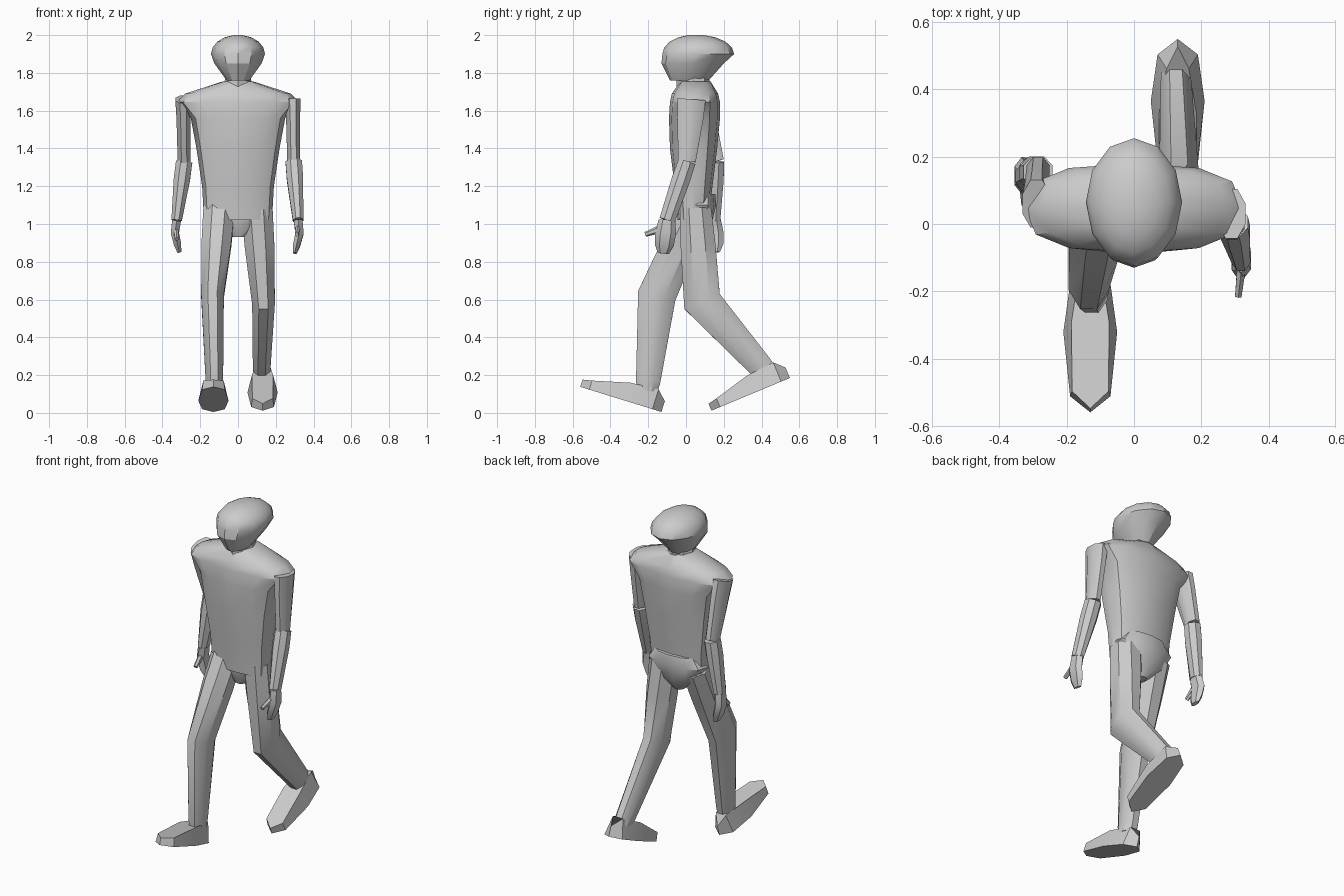
import bpy, bmesh
from math import cos, sin, pi, radians, copysign
from mathutils import Vector

cube = bpy.data.objects.get("Cube")
if cube:
    bpy.data.objects.remove(cube, do_unlink=True)

colour = (0.6, 0.6, 0.6, 1)
grey = bpy.data.materials.new("plain_grey")
grey.use_nodes = True
grey.diffuse_color = colour
grey.node_tree.nodes["Principled BSDF"].inputs["Base Color"].default_value = colour


def loft(name, rings, sharp_angle=35):
    """Skin a list of equal-length point rings and cap both ends."""
    bm = bmesh.new()
    loops = [[bm.verts.new(point) for point in ring] for ring in rings]
    for lower, upper in zip(loops, loops[1:]):
        for i in range(len(lower)):
            bm.faces.new((lower[i - 1], lower[i], upper[i], upper[i - 1]))
    bm.faces.new(loops[0])
    bm.faces.new(loops[-1])
    bmesh.ops.recalc_face_normals(bm, faces=bm.faces)
    mesh = bpy.data.meshes.new(name)
    bm.to_mesh(mesh)
    bm.free()
    mesh.materials.append(grey)
    part = bpy.data.objects.new(name, mesh)
    bpy.context.collection.objects.link(part)
    bpy.ops.object.select_all(action='DESELECT')
    part.select_set(True)
    bpy.context.view_layer.objects.active = part
    bpy.ops.object.shade_smooth_by_angle(angle=radians(sharp_angle))


def oval(height, half_width, front, back, roundness=1.0, sides=12):
    """Level ring; a roundness below one makes it boxier."""
    middle, half_depth = (front + back) / 2, (back - front) / 2
    ring = []
    for i in range(sides):
        angle = 2 * pi * i / sides
        across = copysign(abs(cos(angle)) ** roundness, cos(angle))
        along = copysign(abs(sin(angle)) ** roundness, sin(angle))
        ring.append((half_width * across, middle + half_depth * along, height))
    return ring


def limb(name, path, radii, sides=8):
    """Tube along a path; every ring stands square to the path at its joint."""
    path = [Vector(point) for point in path]
    steps = [(b - a).normalized() for a, b in zip(path, path[1:])]
    rings = []
    for i, (centre, (half_width, half_depth)) in enumerate(zip(path, radii)):
        tangent = (steps[max(i - 1, 0)] + steps[min(i, len(steps) - 1)]).normalized()
        depth_axis = tangent.cross(Vector((1, 0, 0))).normalized()
        width_axis = depth_axis.cross(tangent)
        ring = []
        for k in range(sides):
            angle = 2 * pi * (k + 0.5) / sides
            ring.append(centre + width_axis * half_width * cos(angle)
                        + depth_axis * half_depth * sin(angle))
        rings.append(ring)
    loft(name, rings)


def foot(name, x, heel, toe):
    """Wedge on a sole pointed at heel and toe, raised towards the ankle."""
    heel, toe = Vector((x, *heel)), Vector((x, *toe))
    forward = (toe - heel).normalized()
    side = Vector((1, 0, 0))
    up = forward.cross(side)
    if up.z < 0:
        up.negate()
    stations = [(0, 0, .06), (.05, .06, .11), (.2, .08, .1), (.4, .06, .05), (.45, 0, .04)]
    right_half = [(u, -w, h) for u, w, h in stations[-2:0:-1]]
    outline = stations + right_half
    sole = [heel + forward * u + side * w for u, w, h in outline]
    top = [heel + forward * u + side * w * (u + 0.5) + up * h for u, w, h in outline]
    loft(name, [sole, top], sharp_angle=20)


def leg(side, sign, knee, ankle, heel, toe):
    """Thigh, shin and foot from the shared hip height."""
    hip = Vector((.1 * sign, .05, 1.08))
    knee, ankle = Vector((.135 * sign, *knee)), Vector((.125 * sign, *ankle))
    thigh = hip.lerp(knee, 0.4)
    sock = ankle + (ankle - knee) * 0.12
    limb(side + "_leg", [hip, thigh, knee, ankle, sock],
         [(.09, .09), (.085, .1), (.065, .11), (.05, .07), (.045, .06)])
    foot(side + "_foot", .13 * sign, heel, toe)


def arm(side, shoulder, elbow, wrist, fingertip, thumb_tip):
    """Upper arm, a wider forearm, a mitten hand and a thumb."""
    shoulder, elbow, wrist, fingertip, thumb_tip = map(
        Vector, (shoulder, elbow, wrist, fingertip, thumb_tip))
    limb(side + "_upper_arm", [shoulder, shoulder.lerp(elbow, 0.3), elbow],
         [(.045, .08), (.04, .075), (.037, .05)])
    limb(side + "_forearm", [elbow, elbow.lerp(wrist, 0.3), wrist],
         [(.047, .05), (.047, .053), (.03, .045)])
    outward = Vector((copysign(.015, wrist.x), 0, 0))
    palm = wrist.lerp(fingertip, 0.4) + outward
    limb(side + "_hand", [wrist, palm, palm.lerp(fingertip, 0.6), fingertip],
         [(.027, .045), (.025, .055), (.022, .05), (.012, .03)], sides=6)
    limb(side + "_thumb", [wrist.lerp(palm, 0.5), thumb_tip],
         [(.016, .025), (.011, .013)], sides=6)


# Head: jaw rings below the brow, quarter-round dome above it
jaw = [oval(1.76, .06, -.085, .12), oval(1.85, .125, -.13, .2)]
dome = []
for step in range(5):
    angle = radians(20 * step)
    shrink = cos(angle)
    dome.append(oval(1.9 + 0.1 * sin(angle) / sin(radians(80)), .143 * shrink,
                     .04 - .165 * shrink, .06 + .195 * shrink))
loft("head", jaw + dome, sharp_angle=30)
loft("neck", [oval(1.7, .085, -.05, .13, sides=8), oval(1.8, .06, -.05, .12, sides=8)])

# Torso flares from the waist to wide shoulders, then closes at the neck
torso = [(1.02, .18, -.045, .12), (1.2, .19, -.06, .14), (1.4, .22, -.085, .165),
         (1.56, .25, -.09, .18), (1.645, .325, -.085, .18), (1.69, .28, -.075, .17),
         (1.755, .08, -.03, .13)]
loft("torso", [oval(*section, roundness=0.75) for section in torso])
pelvis = [(.93, .03, 0, .09), (1, .13, -.03, .135), (1.1, .185, -.04, .16),
          (1.16, .14, -.02, .155)]
loft("pelvis", [oval(*section, roundness=0.8) for section in pelvis])

# Striding legs: the left trails, the right leads
leg("left", 1, knee=(.085, .59), ankle=(.4, .24), heel=(.55, .185), toe=(.13, .01))
leg("right", -1, knee=(-.155, .62), ankle=(-.2, .17), heel=(-.13, .005), toe=(-.55, .135))

# Swinging arms: the left reaches forward, the right back
arm("left", shoulder=(.29, .03, 1.66), elbow=(.295, .005, 1.33), wrist=(.318, -.1, 1.02),
    fingertip=(.3, -.12, .845), thumb_tip=(.31, -.215, .945))
arm("right", shoulder=(-.29, .06, 1.66), elbow=(-.285, .155, 1.33), wrist=(-.325, .14, 1.02),
    fingertip=(-.31, .15, .85), thumb_tip=(-.325, .06, .92))
